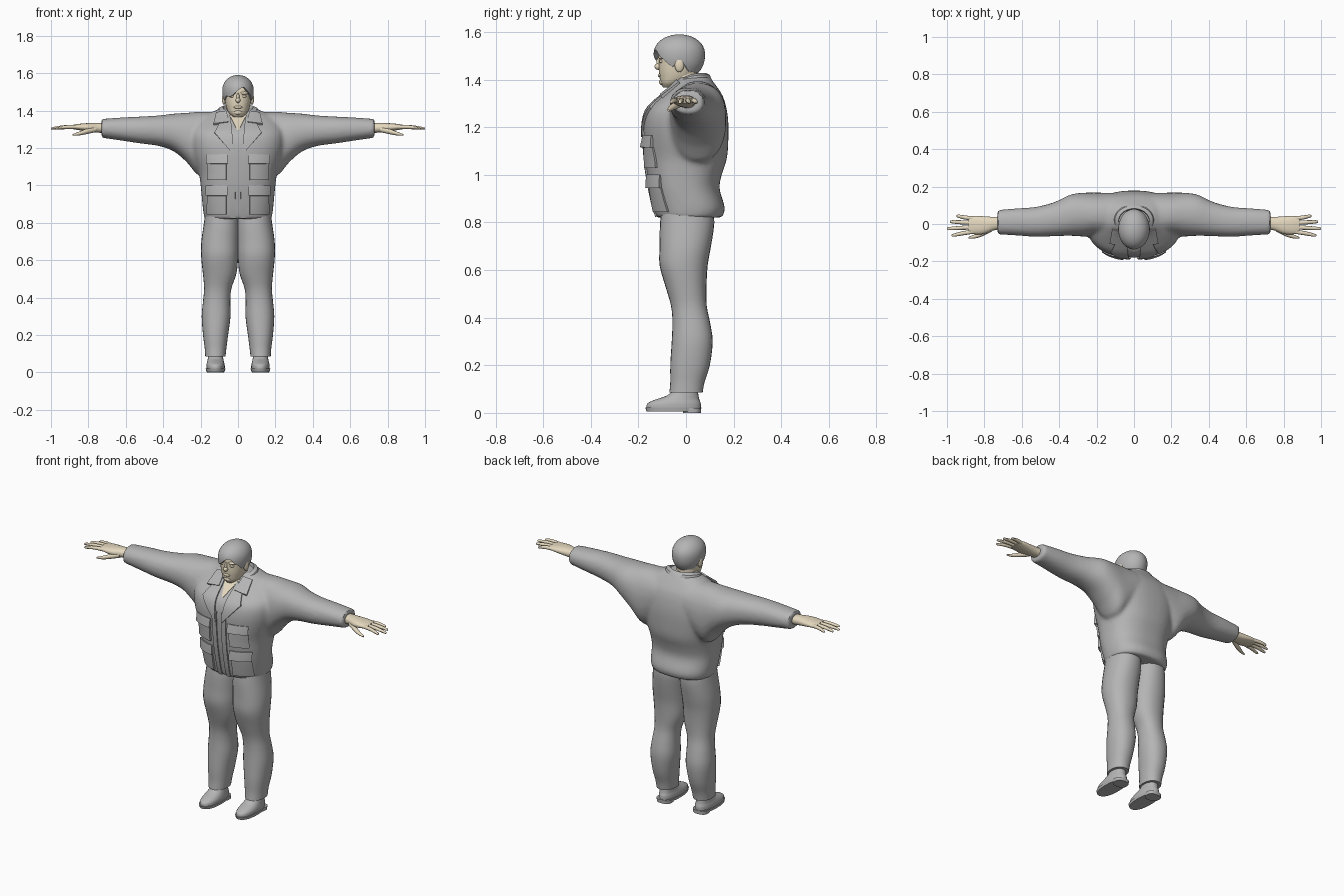
import bpy, bmesh, math
from mathutils import Matrix, Vector
from mathutils.bvhtree import BVHTree

cube = bpy.data.objects.get("Cube")
if cube:
    bpy.data.objects.remove(cube)


def material(name, r, g, b):
    m = bpy.data.materials.new(name)
    m.use_nodes = True
    m.diffuse_color = (r, g, b, 1)
    for node in m.node_tree.nodes:
        if node.type == 'BSDF_PRINCIPLED':
            node.inputs["Base Color"].default_value = (r, g, b, 1)
    return m


GREY = material("cloth grey", .46, .46, .46)
SKIN = material("pale skin", .78, .69, .52)


def finish(name, bm, mat, mods=(), angle=40):
    """Turn a bmesh into a smooth-shaded object with its modifiers applied."""
    bmesh.ops.recalc_face_normals(bm, faces=bm.faces)
    mesh = bpy.data.meshes.new(name)
    bm.to_mesh(mesh)
    bm.free()
    mesh.materials.append(mat)
    ob = bpy.data.objects.new(name, mesh)
    bpy.context.collection.objects.link(ob)
    for kind, props in mods:
        mod = ob.modifiers.new(kind.title(), kind)
        for key, value in props.items():
            setattr(mod, key, value)
    if mods:
        deps = bpy.context.evaluated_depsgraph_get()
        ob.data = bpy.data.meshes.new_from_object(ob.evaluated_get(deps))
        ob.modifiers.clear()
    bpy.ops.object.select_all(action='DESELECT')
    ob.select_set(True)
    bpy.context.view_layer.objects.active = ob
    bpy.ops.object.shade_smooth_by_angle(angle=math.radians(angle))
    return ob


MIRROR = ('MIRROR', {"use_mirror_merge": False})


def spline(rows, steps):
    """Catmull-Rom blend between section rows."""
    out = []
    for i in range(len(rows) - 1):
        quad = [rows[max(i - 1, 0)], rows[i], rows[i + 1], rows[min(i + 2, len(rows) - 1)]]
        for s in range(steps):
            t = s / steps
            out.append([b + .5 * t * (c - a + t * (2 * a - 5 * b + 4 * c - d + t * (3 * (b - c) + d - a)))
                        for a, b, c, d in zip(*quad)])
    return out + [list(rows[-1])]


def add_loft(bm, rows, axis='z', n=28, power=2.0, side=1, steps=3):
    """Rows are position, two centre coordinates, two radii."""
    rings = []
    for p, a, b, ra, rb in spline(rows, steps):
        ring = []
        for k in range(n):
            w = math.tau * k / n
            c, s = math.cos(w), math.sin(w)
            u = a + ra * math.copysign(abs(c) ** (2 / power), c)
            v = b + rb * math.copysign(abs(s) ** (2 / power), s)
            co = (side * u, v, p) if axis == 'z' else (side * p, u, v)
            ring.append(bm.verts.new(co))
        rings.append(ring)
    for lo, hi in zip(rings, rings[1:]):
        for k in range(n):
            j = (k + 1) % n
            bm.faces.new((lo[k], lo[j], hi[j], hi[k]))
    bm.faces.new(rings[0])
    bm.faces.new(rings[-1])


def loft(name, rows, mat, mods=(), **kw):
    bm = bmesh.new()
    add_loft(bm, rows, **kw)
    return finish(name, bm, mat, mods)


def sheet(name, rows, mat, mods=()):
    """Quad sheet through rows of points."""
    bm = bmesh.new()
    grid = [[bm.verts.new(p) for p in row] for row in rows]
    for lo, hi in zip(grid, grid[1:]):
        for k in range(len(lo) - 1):
            bm.faces.new((lo[k], lo[k + 1], hi[k + 1], hi[k]))
    return finish(name, bm, mat, mods)


def add_blob(bm, loc, size):
    bmesh.ops.create_uvsphere(bm, u_segments=16, v_segments=10, radius=1,
                              matrix=Matrix.Translation(loc) @ Matrix.Diagonal((*size, 1)))


# Jacket: torso and sleeves fused into one cloth surface
torso = [(.82, 0, .013, .178, .137), (.86, 0, .014, .186, .15), (.94, 0, -.006, .194, .147),
         (1.0, 0, -.007, .2, .157), (1.07, 0, 0, .21, .172), (1.15, 0, 0, .235, .178),
         (1.22, 0, 0, .25, .178), (1.28, 0, .005, .25, .165), (1.33, 0, .025, .23, .13),
         (1.37, 0, .035, .18, .095), (1.41, 0, .035, .1, .065)]
sleeve = [(.1, .045, 1.26, .12, .13), (.2, .05, 1.222, .118, .172), (.27, .05, 1.254, .117, .134),
          (.34, .047, 1.282, .11, .102), (.42, .027, 1.292, .092, .082), (.52, .012, 1.296, .08, .072),
          (.62, .011, 1.301, .073, .062), (.73, .01, 1.305, .065, .05)]
bm = bmesh.new()
add_loft(bm, torso, n=48, power=2.4)
for side in (1, -1):
    add_loft(bm, sleeve, axis='x', n=40, power=2.2, side=side)
jacket = finish("jacket", bm, GREY, [('REMESH', {"mode": 'VOXEL', "voxel_size": .011}),
                                     ('SMOOTH', {"factor": .5, "iterations": 5})])
surface = BVHTree.FromObject(jacket, bpy.context.evaluated_depsgraph_get())


def patch(name, corners, mat=GREY, lift=0, thick=.014, mirror=True, n=10):
    """Lay a four-cornered panel on the jacket front; lift raises its lower edge."""
    tl, tr, br, bl = (Vector(c) for c in corners)
    rows = []
    for i in range(n + 1):
        v = i / n
        row = []
        for k in range(n + 1):
            x, z = tl.lerp(bl, v).lerp(tr.lerp(br, v), k / n)
            hit = surface.ray_cast(Vector((x, -1, z)), Vector((0, 1, 0)))[0]
            row.append((x, (hit.y if hit else -.1) - lift * v, z))
        rows.append(row)
    mods = [('SOLIDIFY', {"thickness": thick, "offset": 0})]
    return sheet(name, rows, mat, mods + [MIRROR] if mirror else mods)


# Front panels, lapels and pockets
patch("chest_skin", [(-.05, 1.385), (.05, 1.385), (.004, 1.295), (-.004, 1.295)], SKIN, 0, .006, False)
patch("front_plackets", [(.016, 1.22), (.045, 1.22), (.04, .825), (.014, .825)])
patch("lapels", [(.04, 1.37), (.1, 1.325), (.125, 1.28), (.02, 1.16)], lift=.004)
patch("collar_points", [(.06, 1.395), (.115, 1.385), (.13, 1.325), (.05, 1.335)], lift=.006, thick=.016)
for level, top, mid, low in (("chest", 1.165, 1.115, 1.03), ("waist", 1.0, .945, .845)):
    patch(level + "_pockets", [(.062, mid), (.162, mid), (.162, low), (.062, low)], lift=.006)
    patch(level + "_pocket_flaps", [(.056, top), (.168, top), (.168, mid), (.056, mid)], lift=.014)

# Collar folded around the neck
rows = []
for rx, ry, z in ((.078, .06, 1.385), (.084, .066, 1.425), (.1, .078, 1.418), (.122, .1, 1.37)):
    row = []
    for k in range(33):
        t = k / 16 - 1
        w = math.radians(125) * t
        row.append((rx * math.sin(w), .018 + ry * math.cos(w), z - .03 * t ** 4))
    rows.append(row)
sheet("collar", rows, GREY, [('SOLIDIFY', {"thickness": .008, "offset": 0})])

# Trousers
leg = [(.87, .09, .005, .083, .105), (.8, .088, .005, .094, .114), (.7, .096, -.003, .1, .108),
       (.62, .098, -.01, .099, .101), (.53, .098, 0, .09, .086), (.45, .108, .012, .073, .075),
       (.38, .114, .022, .073, .079), (.3, .117, .026, .077, .086), (.2, .12, .017, .067, .083),
       (.13, .12, .006, .058, .072), (.085, .121, 0, .054, .07)]
loft("trouser_legs", leg, GREY, [MIRROR], power=2.2)

# Shoes
loft("shoe_uppers", [(.018, .12, -.052, .049, .114), (.04, .12, -.05, .049, .112),
                     (.056, .12, -.036, .045, .092), (.075, .12, -.012, .041, .064),
                     (.105, .12, 0, .038, .048)], GREY, [MIRROR], power=2.2)
loft("shoe_soles", [(.006, .12, -.053, .05, .113), (.022, .12, -.053, .053, .118)], GREY, [MIRROR], power=2.3)
loft("shoe_heels", [(0, .12, .025, .045, .038), (.02, .12, .025, .047, .039)], GREY, [MIRROR], power=2.5)

# Hands: palm, four fingers and thumb
bm = bmesh.new()
add_loft(bm, [(.69, .008, 1.305, .034, .026), (.75, .002, 1.308, .036, .026),
              (.8, -.006, 1.31, .047, .023), (.85, -.006, 1.312, .049, .017),
              (.885, -.006, 1.312, .043, .011)], axis='x', n=20, power=2.3)
for y, tip_y, tip_x in ((.028, .042, .95), (.006, .012, .985), (-.017, -.025, 1.0), (-.04, -.06, .975)):
    mid_x = (.86 + tip_x) / 2
    add_loft(bm, [(.85, y, 1.312, .011, .011), (mid_x, (y + tip_y) / 2, 1.312, .011, .01),
                  (tip_x - .01, tip_y, 1.305, .008, .007), (tip_x, tip_y, 1.304, .003, .003)],
             axis='x', n=10)
add_loft(bm, [(.76, -.025, 1.3, .015, .015), (.81, -.05, 1.288, .015, .014),
              (.85, -.066, 1.277, .011, .01), (.885, -.073, 1.27, .004, .004)], axis='x', n=12)
finish("hands", bm, SKIN, [MIRROR])

# Neck and head
loft("neck", [(1.28, 0, -.01, .062, .065), (1.36, 0, -.01, .06, .058), (1.45, 0, -.01, .058, .058)], SKIN)
bm = bmesh.new()
add_loft(bm, [(1.366, 0, -.068, .024, .028), (1.385, 0, -.058, .047, .048), (1.41, 0, -.04, .06, .071),
              (1.44, 0, -.033, .068, .081), (1.48, 0, -.027, .073, .087), (1.52, 0, -.025, .073, .086),
              (1.555, 0, -.025, .056, .066), (1.575, 0, -.025, .025, .03)], power=2.2)
add_blob(bm, (0, -.116, 1.455), (.013, .016, .014))
add_blob(bm, (0, -.112, 1.47), (.008, .013, .025))
add_blob(bm, (0, -.109, 1.418), (.023, .009, .008))
add_blob(bm, (0, -.099, 1.39), (.024, .014, .014))
for side in (1, -1):
    add_blob(bm, (.075 * side, -.028, 1.462), (.011, .02, .031))
    add_blob(bm, (.03 * side, -.103, 1.493), (.026, .013, .008))
    add_blob(bm, (.03 * side, -.104, 1.476), (.015, .008, .007))
finish("head", bm, SKIN)

# Hair cap with a swept fringe; its edge height follows the angle from the front
edge = [(0, 1.505), (50, 1.485), (72, 1.452), (92, 1.485), (115, 1.435), (181, 1.425)]


def hairline(deg):
    for (a, za), (b, zb) in zip(edge, edge[1:]):
        if a <= abs(deg) <= b:
            z = za + (zb - za) * (abs(deg) - a) / (b - a)
            return z + .028 * math.exp(-((deg - 22) / 18) ** 2) - .018 * math.exp(-((deg + 30) / 20) ** 2)


rows = []
for i in range(-1, 15):
    row = []
    for k in range(65):
        deg = k * 360 / 64 - 180
        w, low = math.radians(deg), hairline(deg)
        lift = math.sin(max(i, 0) / 14 * math.pi / 2)
        z = low + (1.59 - low) * lift
        h = (z - 1.505) / (.085 if z > 1.505 else .11)
        r = math.sqrt(max(0, 1 - abs(h) ** 2.2)) * (.8 if i < 0 else 1)
        row.append((.084 * r * math.sin(w), -.028 - .108 * r * math.cos(w), z))
    rows.append(row)
bm_mods = [('WELD', {"merge_threshold": .0005})]
sheet("hair", rows, GREY, bm_mods)
